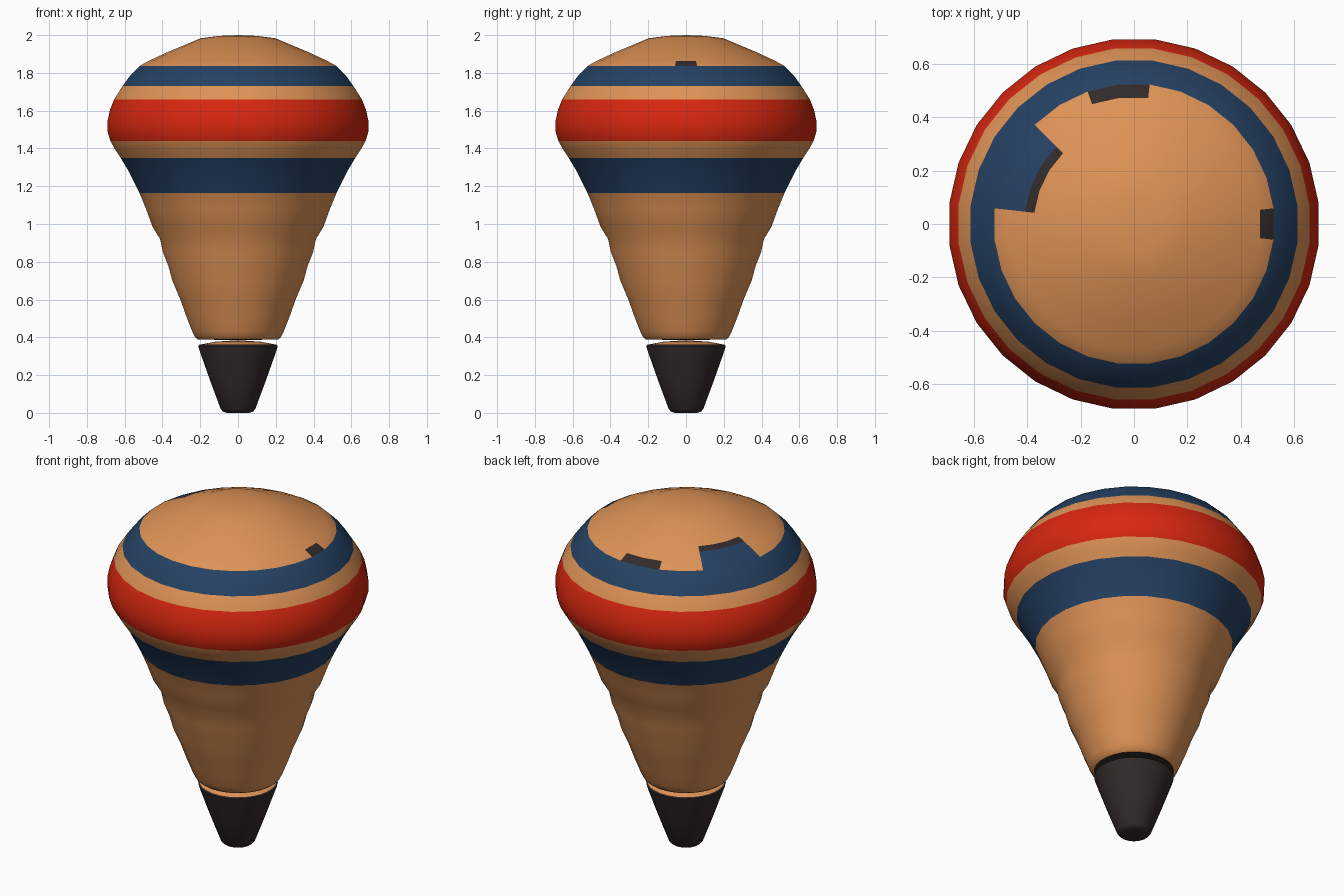
import bpy, bmesh, math

if "Cube" in bpy.data.objects:
    bpy.data.objects.remove(bpy.data.objects["Cube"])

SIDES = 28
STEP = 2 * math.pi / SIDES


def material(name, rgb):
    m = bpy.data.materials.new(name)
    m.diffuse_color = (*rgb, 1.0)
    m.use_nodes = True
    m.node_tree.nodes["Principled BSDF"].inputs["Base Color"].default_value = m.diffuse_color
    return m


mats = [material("tan wood", (0.73, 0.29, 0.093)),
        material("navy paint", (0.018, 0.053, 0.125)),
        material("red paint", (0.68, 0.02, 0.005)),
        material("dark tip", (0.032, 0.023, 0.024))]
TAN, NAVY, RED, DARK = range(4)


def lathe(name, profile, rule, angle=35):
    """Spin (radius, z) points, top to bottom, and colour faces by rule(z, radius, degrees)."""
    bm = bmesh.new()
    rings = []
    for r, z in profile:
        if r == 0:
            rings.append([bm.verts.new((0, 0, z))] * SIDES)
        else:
            rings.append([bm.verts.new((r * math.cos((i + 0.5) * STEP),
                                        r * math.sin((i + 0.5) * STEP), z))
                          for i in range(SIDES)])
    for a, b in zip(rings, rings[1:]):
        for i in range(SIDES):
            j = (i + 1) % SIDES
            corners = list(dict.fromkeys((a[i], b[i], b[j], a[j])))
            f = bm.faces.new(corners)
            c = f.calc_center_median()
            deg = math.degrees(math.atan2(c.y, c.x)) % 360
            f.material_index = rule(c.z, c.xy.length, deg)
    bmesh.ops.recalc_face_normals(bm, faces=bm.faces)
    mesh = bpy.data.meshes.new(name)
    bm.to_mesh(mesh)
    bm.free()
    for m in mats:
        mesh.materials.append(m)
    ob = bpy.data.objects.new(name, mesh)
    bpy.context.collection.objects.link(ob)
    bpy.context.view_layer.objects.active = ob
    ob.select_set(True)
    bpy.ops.object.shade_smooth_by_angle(angle=math.radians(angle))
    ob.select_set(False)
    return ob


def body_colour(z, r, deg):
    if z < 0.39:
        return DARK                      # underside
    if z > 1.835:                        # crown, with worn paint patches
        if 141 < deg < 168 and r > 0.40:
            return NAVY
        if 141 < deg < 168 and r > 0.375:
            return DARK
        if r > 0.475 and (deg < 7 or deg > 353 or 83 < deg < 104):
            return DARK
        return TAN
    if 1.73 < z or 1.165 < z < 1.35:
        return NAVY
    if 1.44 < z < 1.66:
        return RED
    return TAN


# Turned wooden body with painted bands
body = [(0, 2.0), (0.10, 1.996), (0.20, 1.983), (0.375, 1.91), (0.41, 1.894),
        (0.475, 1.864), (0.525, 1.836), (0.575, 1.785), (0.615, 1.73),
        (0.66, 1.66), (0.682, 1.605), (0.695, 1.545), (0.695, 1.49),
        (0.68, 1.44), (0.655, 1.395), (0.625, 1.35), (0.58, 1.275),
        (0.55, 1.215), (0.525, 1.165), (0.49, 1.08), (0.455, 0.985),
        (0.415, 0.92), (0.40, 0.85), (0.37, 0.775), (0.35, 0.70),
        (0.307, 0.60), (0.275, 0.51), (0.243, 0.43), (0.228, 0.40),
        (0.212, 0.388), (0, 0.386)]
lathe("body", body, body_colour)

# Dark tapered tip with a low wooden cap
tip = [(0, 0.385), (0.12, 0.377), (0.205, 0.361), (0.212, 0.355), (0.205, 0.33),
       (0.15, 0.175), (0.092, 0.02), (0.08, 0.007), (0.06, 0.0), (0, 0.0)]
lathe("tip", tip, lambda z, r, deg: TAN if z > 0.359 else DARK)
